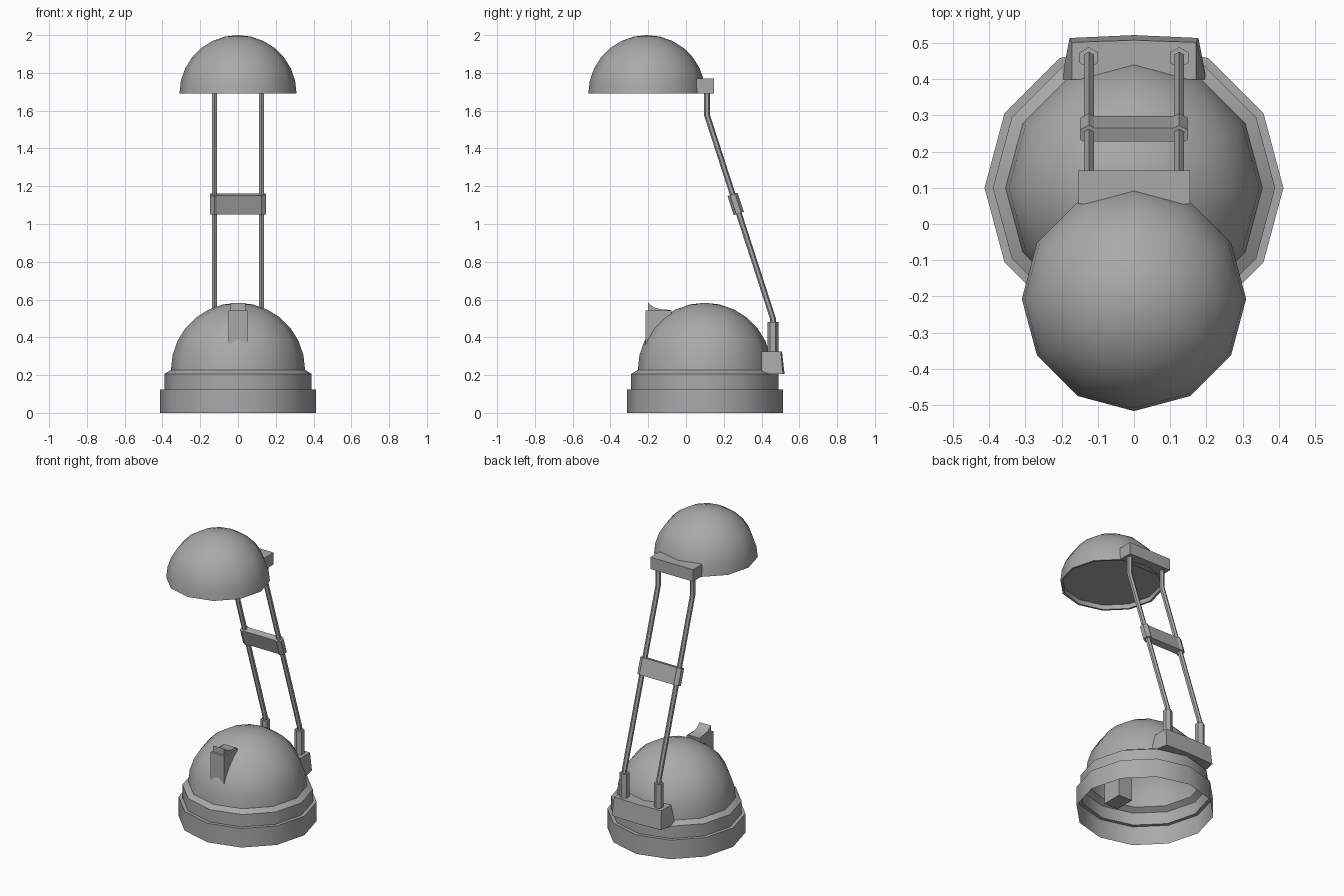
import bpy, bmesh
from math import sin, cos, pi, atan2, radians

old = bpy.data.objects.get("Cube")
if old:
    bpy.data.objects.remove(old, do_unlink=True)

GREY = (0.4, 0.4, 0.4, 1)
grey = bpy.data.materials.new("grey_plastic")
grey.use_nodes = True
grey.diffuse_color = GREY
grey.node_tree.nodes["Principled BSDF"].inputs["Base Color"].default_value = GREY


def ring(r, z, y=0, x=0, sides=12, turn=0):
    """Horizontal polygon with its centre at x, y, z."""
    angles = [2 * pi * i / sides + turn for i in range(sides)]
    return [(x + r * cos(a), y + r * sin(a), z) for a in angles]


def rect(x, y0, y1, z):
    return [(-x, y0, z), (x, y0, z), (x, y1, z), (-x, y1, z)]


def loft(name, rings, closed=True, mirror=False):
    """Skin a stack of equal rings; a closed stack gets end caps."""
    bm = bmesh.new()
    rows = [[bm.verts.new(p) for p in r] for r in rings]
    n = len(rows[0])
    for low, high in zip(rows, rows[1:]):
        for i in range(n):
            j = (i + 1) % n
            bm.faces.new((low[i], low[j], high[j], high[i]))
    if closed:
        bm.faces.new(rows[0][::-1])
        bm.faces.new(rows[-1])
        bmesh.ops.recalc_face_normals(bm, faces=bm.faces)
    else:
        bmesh.ops.remove_doubles(bm, verts=bm.verts, dist=0.0005)
    mesh = bpy.data.meshes.new(name)
    bm.to_mesh(mesh)
    bm.free()
    mesh.materials.append(grey)
    ob = bpy.data.objects.new(name, mesh)
    bpy.context.collection.objects.link(ob)
    bpy.ops.object.select_all(action='DESELECT')
    ob.select_set(True)
    bpy.context.view_layer.objects.active = ob
    bpy.ops.object.shade_smooth_by_angle(angle=radians(40))
    if mirror:
        ob.modifiers.new("Mirror", 'MIRROR')
    return ob


def dome(r, z, steps=7):
    """Quarter-circle profile from the rim to the pole."""
    return [(r * cos(pi / 2 * i / steps), z + r * sin(pi / 2 * i / steps))
            for i in range(steps + 1)]


# Stepped hollow base with its dome, open underneath
base_profile = [(0.413, 0), (0.413, 0.125), (0.39, 0.125), (0.39, 0.206)]
base_profile += dome(0.355, 0.228)
loft("base", [ring(r, z, 0.1) for r, z in base_profile], closed=False)

# Lamp shade with a recessed panel underneath
shade_profile = [(0, 1.72), (0.297, 1.72), (0.297, 1.69)] + dome(0.31, 1.69)
loft("shade", [ring(r, z, -0.207) for r, z in shade_profile], closed=False)

# Switch housing and its curved rocker
loft("switch_housing", [rect(0.05, -0.215, -0.078, z) for z in (0.17, 0.542)])
rocker = [(-0.2, 0.53), (-0.08, 0.53), (-0.08, 0.545), (-0.13, 0.548),
          (-0.17, 0.558), (-0.2, 0.583)]
loft("switch_rocker", [[(x, y, z) for y, z in rocker] for x in (-0.04, 0.04)])

# Bracket joining the shade to the arms
loft("shade_bracket", [rect(0.155, 0.055, 0.148, z) for z in (1.692, 1.77)])


# Flared rear bracket with a slightly bowed back
def bowed(front_x, back_x, y0, y1, z, bow):
    return [(-front_x, y0, z), (front_x, y0, z), (back_x, y1, z),
            (0, y1 + bow, z), (-back_x, y1, z)]


loft("rear_bracket", [bowed(0.2, 0.178, 0.4, 0.514, 0.205, 0.008),
                      bowed(0.172, 0.172, 0.4, 0.502, 0.325, 0.006)])

# Pair of bent arms and their lower sockets
ARM_X = 0.125
arm_path = [(0.11, 1.7), (0.11, 1.58), (0.46, 0.5), (0.46, 0.4)]
loft("arms", [ring(0.016, z, y, ARM_X, 6, pi / 6) for y, z in arm_path],
     mirror=True)
loft("arm_sockets", [ring(0.029, z, 0.46, ARM_X, 6, pi / 6) for z in (0.3, 0.482)],
     mirror=True)

# Cross clamp: two sleeves and a plate, tilted along the arms
tilt = atan2(0.35, 1.08)
sleeves = loft("clamp_sleeves", [ring(0.028, z, 0, ARM_X, 6, pi / 6)
                                 for z in (-0.053, 0.053)], mirror=True)
plate = loft("clamp_plate", [rect(ARM_X, -0.02, 0.02, z) for z in (-0.053, 0.053)])
for part in (sleeves, plate):
    part.location = (0, 0.263, 1.106)
    part.rotation_euler.x = tilt
